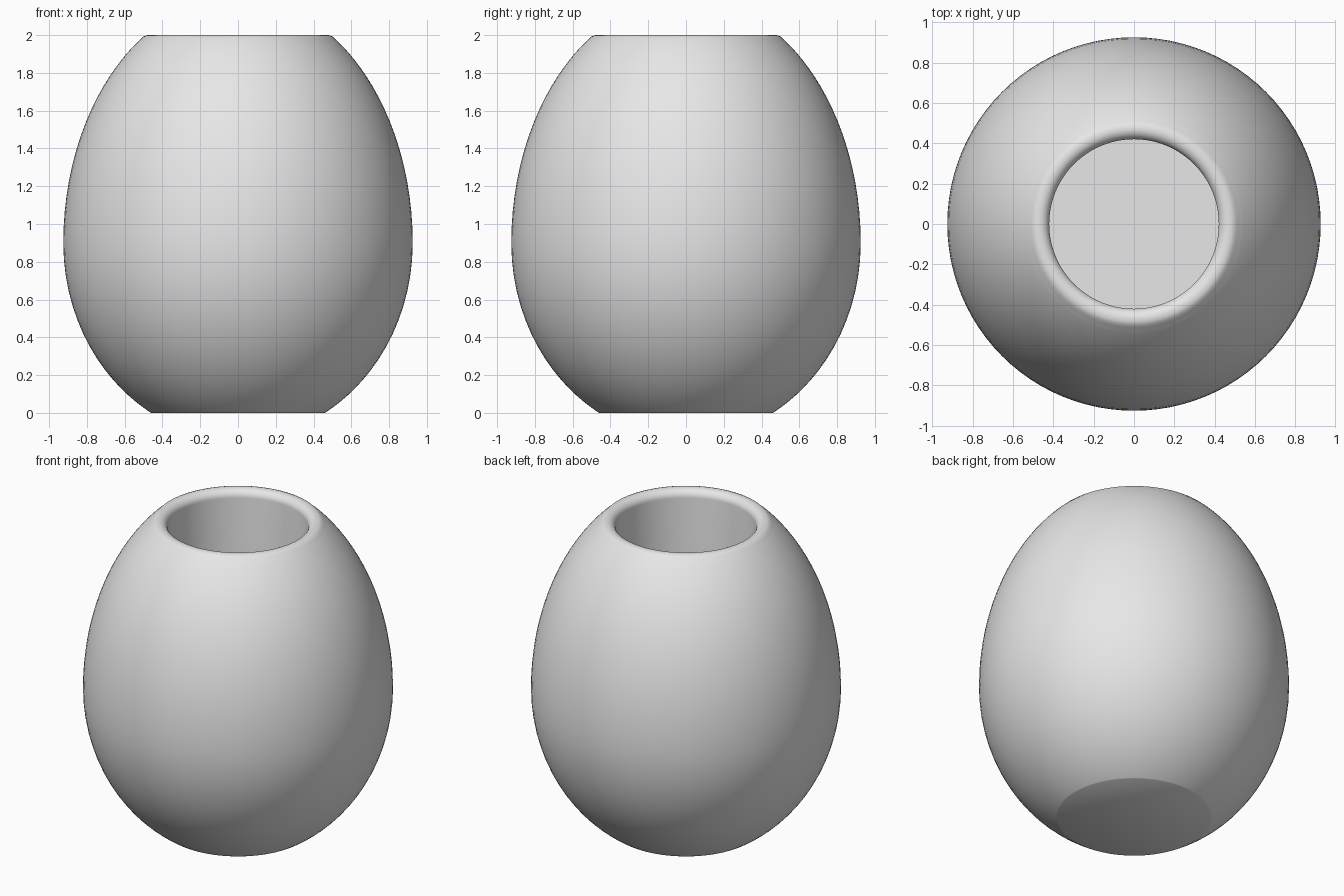
import bpy, bmesh
from math import sin, cos, pi, sqrt, radians

cube = bpy.data.objects.get("Cube")
if cube:
    bpy.data.objects.remove(cube, do_unlink=True)

SEGMENTS = 96
WAIST_R, WAIST_Z = 0.925, 0.9     # widest ring of the egg
UPPER, LOWER = 1.30, 1.037        # vertical radii above and below the waist
HOLE_R, FLOOR_Z = 0.42, 0.2
LIP_R, LIP_TOP = 0.05, 2.0


def egg_radius(z):
    h = (z - WAIST_Z) / (UPPER if z > WAIST_Z else LOWER)
    return WAIST_R * sqrt(1 - h * h)


# Profile from the base centre, up the outside, over the lip, down to the floor
shoulder_z = 1.96
profile = [(0, 0)]
for i in range(37):
    z = shoulder_z * (1 - cos(pi * i / 36)) / 2
    profile.append((egg_radius(z), z))

# Outer lip, a tight curve from the shoulder to the crest
profile += [(0.513, 1.98), (0.5, 1.993), (0.485, 1.999)]

# Inner lip, a quarter round into the straight bore
for i in range(9):
    a = pi / 2 * (1 + i / 8)
    profile.append((HOLE_R + LIP_R + LIP_R * cos(a), LIP_TOP - LIP_R + LIP_R * sin(a)))
profile += [(HOLE_R, FLOOR_Z), (0, FLOOR_Z)]

# Turn the profile around the vertical axis
bm = bmesh.new()
verts = [bm.verts.new((r, 0, z)) for r, z in profile]
edges = [bm.edges.new(pair) for pair in zip(verts, verts[1:])]
bmesh.ops.spin(bm, geom=verts + edges, cent=(0, 0, 0), axis=(0, 0, 1),
               angle=2 * pi, steps=SEGMENTS, use_duplicate=False)
bmesh.ops.remove_doubles(bm, verts=bm.verts, dist=0.0005)
bmesh.ops.recalc_face_normals(bm, faces=bm.faces)

mesh = bpy.data.meshes.new("vase_body")
bm.to_mesh(mesh)
bm.free()
vase = bpy.data.objects.new("vase_body", mesh)
bpy.context.collection.objects.link(vase)

# Plain light grey
grey = bpy.data.materials.new("light_grey")
grey.use_nodes = True
colour = (0.8, 0.8, 0.8, 1)
grey.diffuse_color = colour
grey.node_tree.nodes["Principled BSDF"].inputs["Base Color"].default_value = colour
mesh.materials.append(grey)

# Smooth walls with crisp base and floor edges
bpy.ops.object.select_all(action="DESELECT")
vase.select_set(True)
bpy.context.view_layer.objects.active = vase
bpy.ops.object.shade_smooth_by_angle(angle=radians(35))
